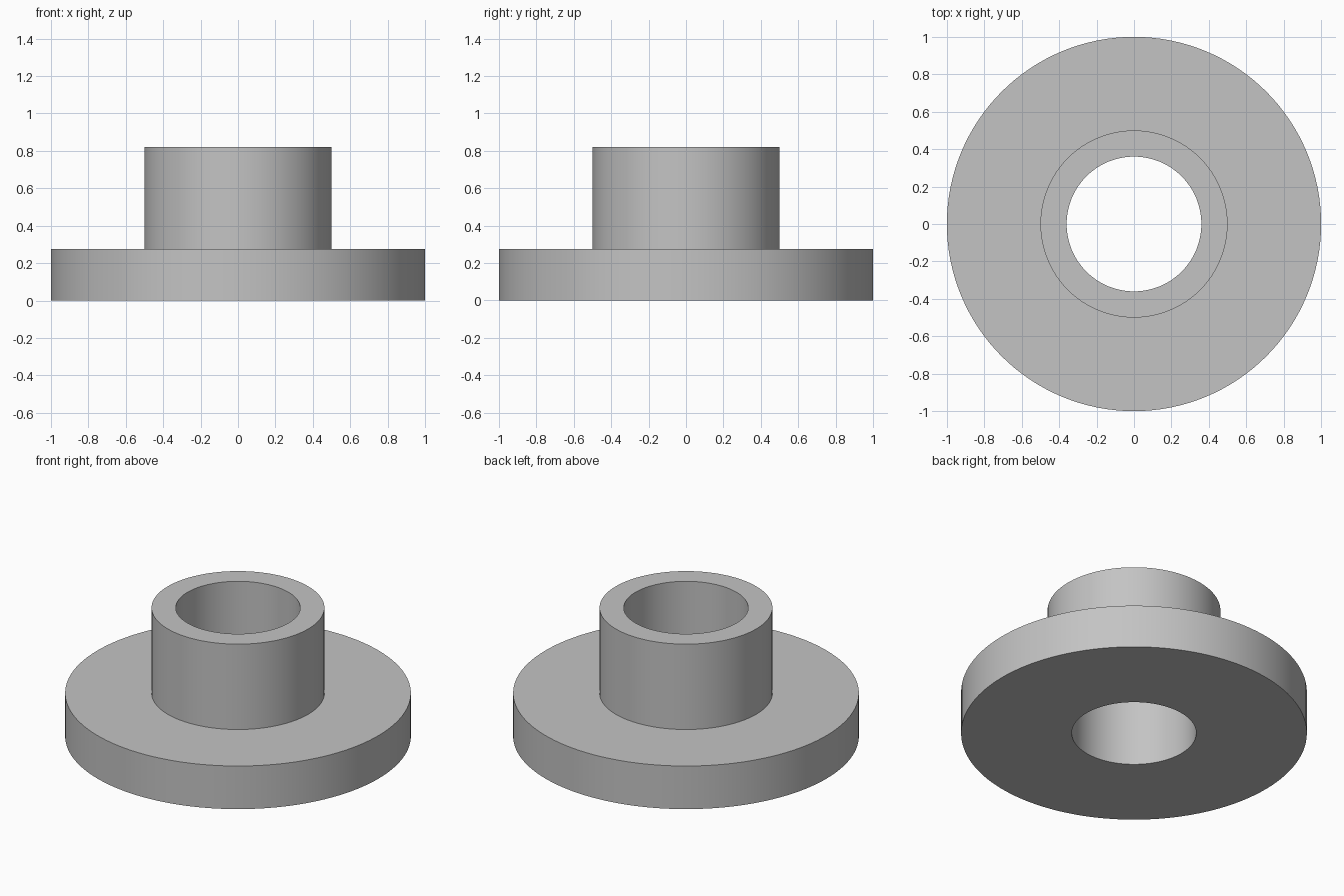
import bpy
import bmesh
import math

cube = bpy.data.objects.get("Cube")
if cube:
    bpy.data.objects.remove(cube, do_unlink=True)

# Dimensions
SEGMENTS = 128
FLANGE_R, COLLAR_R, BORE_R = 1.0, 0.5, 0.36
FLANGE_H, TOTAL_H = 0.275, 0.82

# Plain grey material
grey = bpy.data.materials.new("plain_grey")
grey.use_nodes = True
colour = (0.55, 0.55, 0.55, 1.0)
grey.diffuse_color = colour
grey.node_tree.nodes["Principled BSDF"].inputs["Base Color"].default_value = colour


def revolve(name, profile):
    """Turn a closed (radius, height) profile about the z axis."""
    bm = bmesh.new()
    rings = []
    for i in range(SEGMENTS):
        a = 2 * math.pi * i / SEGMENTS
        rings.append([bm.verts.new((r * math.cos(a), r * math.sin(a), z)) for r, z in profile])
    count = len(profile)
    for i, ring in enumerate(rings):
        following = rings[(i + 1) % SEGMENTS]
        for j in range(count):
            k = (j + 1) % count
            bm.faces.new((ring[j], following[j], following[k], ring[k]))
    bmesh.ops.recalc_face_normals(bm, faces=bm.faces)
    mesh = bpy.data.meshes.new(name)
    bm.to_mesh(mesh)
    bm.free()
    mesh.materials.append(grey)
    obj = bpy.data.objects.new(name, mesh)
    bpy.context.collection.objects.link(obj)
    return obj


# Flanged bushing: wide flange, narrower collar, straight through bore
bushing = revolve("flanged_bushing", [
    (BORE_R, 0), (FLANGE_R, 0), (FLANGE_R, FLANGE_H),
    (COLLAR_R, FLANGE_H), (COLLAR_R, TOTAL_H), (BORE_R, TOTAL_H),
])

# Smooth round walls, sharp rims
bpy.ops.object.select_all(action="DESELECT")
bushing.select_set(True)
bpy.context.view_layer.objects.active = bushing
bpy.ops.object.shade_smooth_by_angle(angle=math.radians(30))
